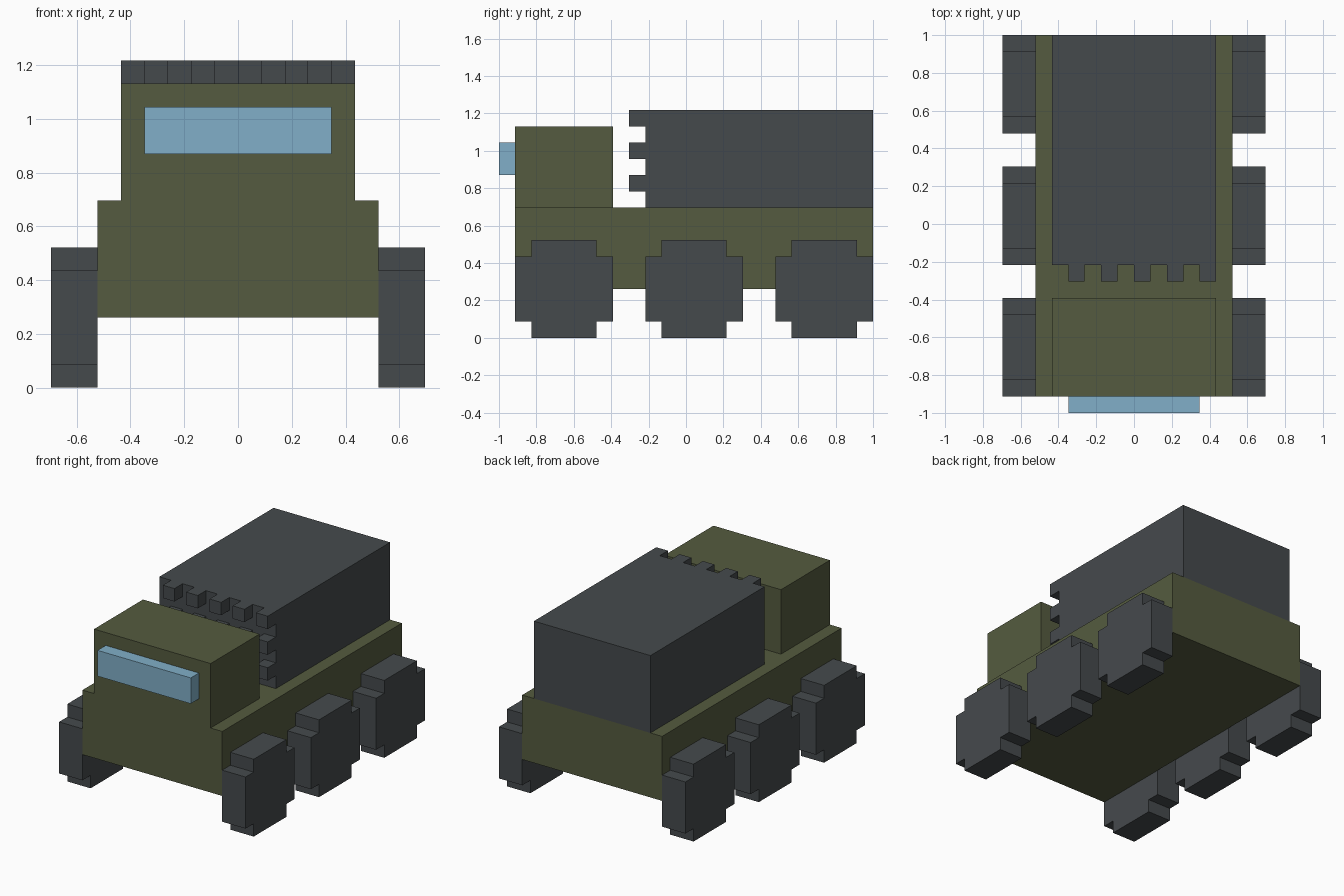
import bpy, bmesh

if "Cube" in bpy.data.objects:
    bpy.data.objects.remove(bpy.data.objects["Cube"])

U = 2 / 23  # one block of the model's grid


def material(name, rgb):
    m = bpy.data.materials.new(name)
    m.diffuse_color = (*rgb, 1)
    m.use_nodes = True
    m.node_tree.nodes["Principled BSDF"].inputs["Base Color"].default_value = m.diffuse_color
    return m


OLIVE = material("olive_green", (0.09, 0.105, 0.05))
GREY = material("dark_grey", (0.06, 0.068, 0.073))
BLUE = material("window_blue", (0.22, 0.43, 0.58))


def add_object(name, bm, mat):
    bmesh.ops.recalc_face_normals(bm, faces=bm.faces)
    mesh = bpy.data.meshes.new(name)
    bm.to_mesh(mesh)
    bm.free()
    mesh.materials.append(mat)
    ob = bpy.data.objects.new(name, mesh)
    bpy.context.collection.objects.link(ob)
    return ob


def extrude_side(bm, outline, x0, x1):
    """Extrude a (y, z) outline in grid units along x; y counts from the nose."""
    face = bm.faces.new([bm.verts.new((x0 * U, y * U - 1, z * U)) for y, z in outline])
    new = bmesh.ops.extrude_face_region(bm, geom=[face])["geom"]
    verts = [v for v in new if isinstance(v, bmesh.types.BMVert)]
    bmesh.ops.translate(bm, verts=verts, vec=((x1 - x0) * U, 0, 0))


def block(bm, x0, x1, y0, y1, z0, z1):
    extrude_side(bm, [(y0, z0), (y1, z0), (y1, z1), (y0, z1)], x0, x1)


def box(name, mat, *bounds):
    bm = bmesh.new()
    block(bm, *bounds)
    return add_object(name, bm, mat)


# Hull, cab and windscreen
box("hull", OLIVE, -6, 6, 1, 23, 3, 8)
box("cab", OLIVE, -5, 5, 1, 7, 8, 13)
box("windscreen", BLUE, -4, 4, 0, 1, 10, 12)

# Rear launcher box with a grid of tube ends on its front
box("launcher", GREY, -5, 5, 9, 23, 8, 14)
bm = bmesh.new()
for x in range(-4, 5, 2):
    for z in (9, 11, 13):
        block(bm, x, x + 1, 8, 9, z, z + 1)
add_object("launcher_tubes", bm, GREY)

# Six blocky wheels with stepped corners
for axle, y in (("front", 1), ("middle", 9), ("rear", 17)):
    for side, x in (("left", -8), ("right", 6)):
        steps = [(1, 0), (5, 0), (5, 1), (6, 1), (6, 5), (5, 5),
                 (5, 6), (1, 6), (1, 5), (0, 5), (0, 1), (1, 1)]
        bm = bmesh.new()
        extrude_side(bm, [(y + a, b) for a, b in steps], x, x + 2)
        add_object(f"{axle}_wheel_{side}", bm, GREY)
